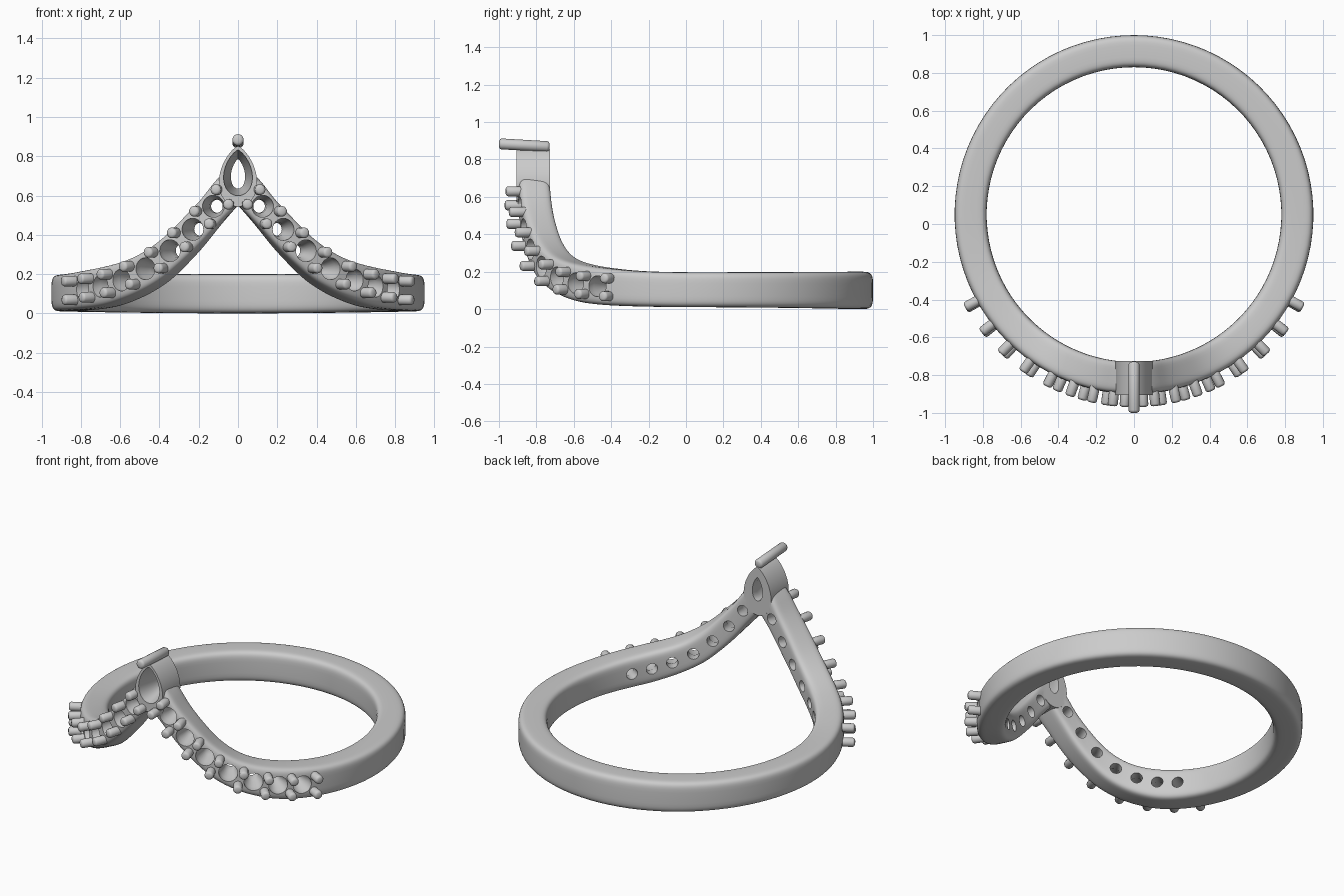
import bpy, bmesh, math
from mathutils import Vector, Matrix

if "Cube" in bpy.data.objects:
    bpy.data.objects.remove(bpy.data.objects["Cube"])

CY, R_IN, R_OUT = 0.05, 0.78, 0.95

# angle from the front (deg), top edge height, bottom edge height
EDGE = [(0, .745, .55), (6, .695, .45), (12, .58, .345), (18.4, .475, .25),
        (25, .38, .168), (32, .31, .11), (39, .268, .07), (47.5, .24, .038),
        (57.5, .22, .022), (71, .203, .014), (90, .197, .01), (180, .2, .0)]


def heights(deg):
    """Smoothly interpolated (top, bottom) of the band at an angle."""
    a = min(abs(deg), 180)
    n = len(EDGE)
    i = next(k for k in range(n - 1) if a <= EDGE[k + 1][0])

    def slope(k, c):
        lo, hi = EDGE[max(k - 1, 0)], EDGE[min(k + 1, n - 1)]
        return 0 if k >= n - 2 else (hi[c] - lo[c]) / (hi[0] - lo[0])
    h = EDGE[i + 1][0] - EDGE[i][0]
    t = (a - EDGE[i][0]) / h
    return [(2*t**3 - 3*t**2 + 1) * EDGE[i][c] + (t**3 - 2*t**2 + t) * h * slope(i, c)
            + (3*t**2 - 2*t**3) * EDGE[i + 1][c] + (t**3 - t**2) * h * slope(i + 1, c)
            for c in (1, 2)]


def polar(deg, r, z):
    a = math.radians(deg)
    return Vector((r * math.sin(a), CY - r * math.cos(a), z))


def loft(bm, rings, closed=False):
    """Skin a list of point rings, capped unless closed."""
    vs = [[bm.verts.new(p) for p in ring] for ring in rings]
    m, n = len(vs), len(vs[0])
    faces = []
    for i in range(m if closed else m - 1):
        a, b = vs[i], vs[(i + 1) % m]
        faces += [bm.faces.new((a[j], a[(j + 1) % n], b[(j + 1) % n], b[j])) for j in range(n)]
    if not closed:
        faces += [bm.faces.new(vs[0][::-1]), bm.faces.new(vs[-1])]
    bmesh.ops.recalc_face_normals(bm, faces=faces)


def tube(bm, profile, start, direction, segs):
    """Round solid along a direction from (distance, radius) pairs."""
    q = Vector((0, 0, 1)).rotation_difference(direction)
    loft(bm, [[start + q @ Vector((r * math.cos(2*math.pi*k/segs), r * math.sin(2*math.pi*k/segs), d))
               for k in range(segs)] for d, r in profile])


def make(name, bm):
    me = bpy.data.meshes.new(name)
    bm.to_mesh(me)
    bm.free()
    ob = bpy.data.objects.new(name, me)
    bpy.context.collection.objects.link(ob)
    return ob


def smooth(ob, deg=35):
    bpy.ops.object.select_all(action='DESELECT')
    ob.select_set(True)
    bpy.context.view_layer.objects.active = ob
    bpy.ops.object.shade_smooth_by_angle(angle=math.radians(deg))


def boolean(ob, other, op):
    m = ob.modifiers.new(op.lower(), 'BOOLEAN')
    m.object, m.operation, m.solver = other, op, 'EXACT'
    bpy.context.view_layer.objects.active = ob
    bpy.ops.object.modifier_apply(modifier=m.name)
    bpy.data.objects.remove(other)


def capsule(length, r):
    return [(0, r*.55), (r*.15, r*.85), (r*.45, r), (length - r*.45, r),
            (length - r*.15, r*.85), (length, r*.5)]


def pear(y, zc, h, w, n=48):
    """Pear outline with its point at the top."""
    return [Vector((w * math.sin(t) * math.sin(t / 2) ** .5, y, zc + h * math.cos(t)))
            for t in (2 * math.pi * k / n for k in range(n))]


# Band: soft rectangular section swept round, rising to a peak at the front
bm = bmesh.new()
angles = [s * 1.5 for s in range(-40, 40)] + [60 + s * 4 for s in range(60)]
rings = []
for a in angles:
    deg = a if a <= 180 else a - 360
    top, bot = heights(deg)
    ring = []
    for k in range(40):
        t = 2 * math.pi * (k + .5) / 40
        c, s = math.cos(t), math.sin(t)
        u = math.copysign(abs(c) ** .4, c)
        v = math.copysign(abs(s) ** .4, s)
        ring.append(polar(deg, (R_IN + R_OUT)/2 + u*(R_OUT - R_IN)/2,
                          (top + bot)/2 + v*(top - bot)/2))
    rings.append(ring)
loft(bm, rings, closed=True)
band = make("ring_band", bm)

# Pear-shaped setting at the peak
bm = bmesh.new()
loft(bm, [pear(-.905, .697, .155, .113), pear(-.726, .697, .155, .113)])
boolean(band, make("pear_setting", bm), 'UNION')

# Stone seats: stepped radial holes between the prong pairs, plus the pear opening
STATIONS = [4.6, 10.6, 17.6, 25.3, 34.3, 43.2, 52, 61]
bm = bmesh.new()
for side in (1, -1):
    for a, b in zip(STATIONS, STATIONS[1:]):
        deg = side * (a + b) / 2
        start = polar(deg, .70, sum(heights(deg)) / 2)
        tube(bm, [(0, .034), (.14, .034), (.20, .056), (.32, .056)],
             start, polar(deg, 1, 0) - polar(deg, 0, 0), 24)
loft(bm, [pear(-1.0, .715, .116, .085), pear(-.89, .715, .116, .085),
          pear(-.77, .71, .075, .042), pear(-.65, .71, .075, .042)])
boolean(band, make("seat_cutter", bm), 'DIFFERENCE')
smooth(band)

# Prongs: a pair across the band at every station, both sides
bm = bmesh.new()
for side in (1, -1):
    for st in STATIONS:
        deg = side * st
        zc = sum(heights(deg)) / 2
        d = 1.5
        slope = (sum(heights(st + d)) - sum(heights(st - d))) / 2 / (R_OUT * math.radians(2 * d))
        ln = math.hypot(1, slope)
        for s in (1, -1):
            off = .048 * s
            a2 = side * (st + math.degrees(-slope / ln * off / R_OUT))
            tube(bm, capsule(.125, .027), polar(a2, .895, zc + off / ln),
                 polar(a2, 1, 0) - polar(a2, 0, 0), 16)
smooth(make("side_prongs", bm), 50)

# Long prong across the tip of the pear setting
bm = bmesh.new()
a, b = Vector((0, -.73, .868)), Vector((0, -1.0, .884))
tube(bm, capsule((b - a).length, .029), a, (b - a).normalized(), 20)
smooth(make("tip_prong", bm), 50)
